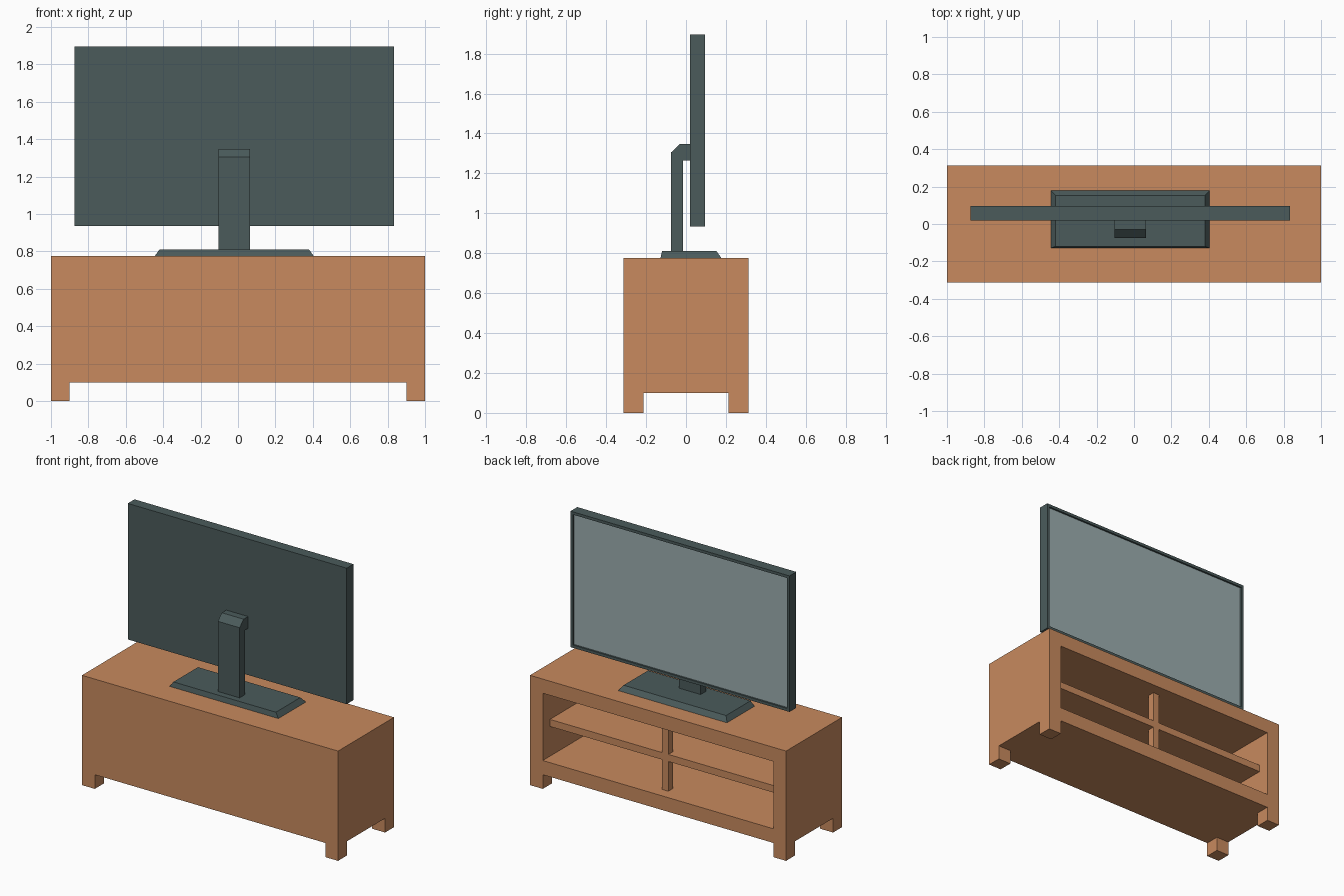
import bpy, bmesh

if "Cube" in bpy.data.objects:
    bpy.data.objects.remove(bpy.data.objects["Cube"])


def material(name, rgb):
    m = bpy.data.materials.new(name)
    m.diffuse_color = (*rgb, 1)
    m.use_nodes = True
    m.node_tree.nodes["Principled BSDF"].inputs["Base Color"].default_value = m.diffuse_color
    return m


WOOD = material("wood", (0.578, 0.254, 0.112))
DARK = material("dark_casing", (0.07, 0.105, 0.105))
GLASS = material("screen_glass", (0.33, 0.42, 0.43))


def add(name, bm, mat=None):
    bmesh.ops.recalc_face_normals(bm, faces=bm.faces)
    me = bpy.data.meshes.new(name)
    bm.to_mesh(me)
    bm.free()
    ob = bpy.data.objects.new(name, me)
    bpy.context.collection.objects.link(ob)
    if mat:
        me.materials.append(mat)
    return ob


def box_bm(x, y, z):
    bm = bmesh.new()
    bmesh.ops.create_cube(bm, size=1)
    for v in bm.verts:
        for i, (a, b) in enumerate((x, y, z)):
            v.co[i] = b if v.co[i] > 0 else a
    return bm


def box(name, x, y, z, mat=None):
    return add(name, box_bm(x, y, z), mat)


def face_towards(bm, axis, sign):
    return max(bm.faces, key=lambda f: f.calc_center_median()[axis] * sign)


# cabinet: solid block with leg gaps and an open compartment cut out
cabinet = box("cabinet", (-1, 1), (-0.312, 0.312), (0, 0.775), WOOD)
cuts = {
    "leg_gap_long": ((-0.9, 0.9), (-1, 1), (-0.5, 0.1)),
    "leg_gap_short": ((-2, 2), (-0.212, 0.212), (-0.5, 0.1)),
    "compartment": ((-0.9, 0.9), (-0.212, 1), (0.2, 0.675)),
}
for name, dims in cuts.items():
    cutter = box(name + "_cutter", *dims)
    cutter.hide_render = True
    cutter.hide_viewport = True
    mod = cabinet.modifiers.new(name, 'BOOLEAN')
    mod.operation = 'DIFFERENCE'
    mod.solver = 'EXACT'
    mod.object = cutter

# shelf and the short posts holding it up
box("shelf", (-0.9, 0.9), (-0.212, 0.232), (0.41, 0.46), WOOD)
for name, z in (("lower_post", (0.2, 0.41)), ("upper_post", (0.46, 0.675))):
    box(name, (-0.025, 0.025), (0.182, 0.232), z, WOOD)

# television casing with a recessed screen on the +y side
bm = box_bm((-0.875, 0.835), (0.02, 0.095), (0.935, 1.895))
bm.normal_update()
screen = face_towards(bm, 1, 1)
bmesh.ops.inset_region(bm, faces=[screen], thickness=0.028)
rim = bmesh.ops.inset_region(bm, faces=[screen], thickness=0.0005)
for v in screen.verts:
    v.co.y -= 0.012
screen.material_index = 1
tv = add("television", bm, DARK)
tv.data.materials.append(GLASS)

# stand base with sloped edges
bm = box_bm((-0.445, 0.405), (-0.128, 0.178), (0.775, 0.81))
for v in face_towards(bm, 2, 1).verts:
    v.co.x += 0.025 if v.co.x < 0 else -0.025
    v.co.y += 0.008 if v.co.y < 0 else -0.025
add("stand_base", bm, DARK)

# stand neck: side profile extruded across x
profile = [(-0.075, 0.81), (-0.075, 1.305), (-0.03, 1.348), (0.02, 1.348),
           (0.02, 1.265), (-0.014, 1.265), (-0.014, 0.81)]
bm = bmesh.new()
side = bm.faces.new([bm.verts.new((-0.105, y, z)) for y, z in profile])
ext = bmesh.ops.extrude_face_region(bm, geom=[side])
for v in ext["geom"]:
    if isinstance(v, bmesh.types.BMVert):
        v.co.x = 0.065
bm.faces.ensure_lookup_table()
add("stand_neck", bm, DARK)
